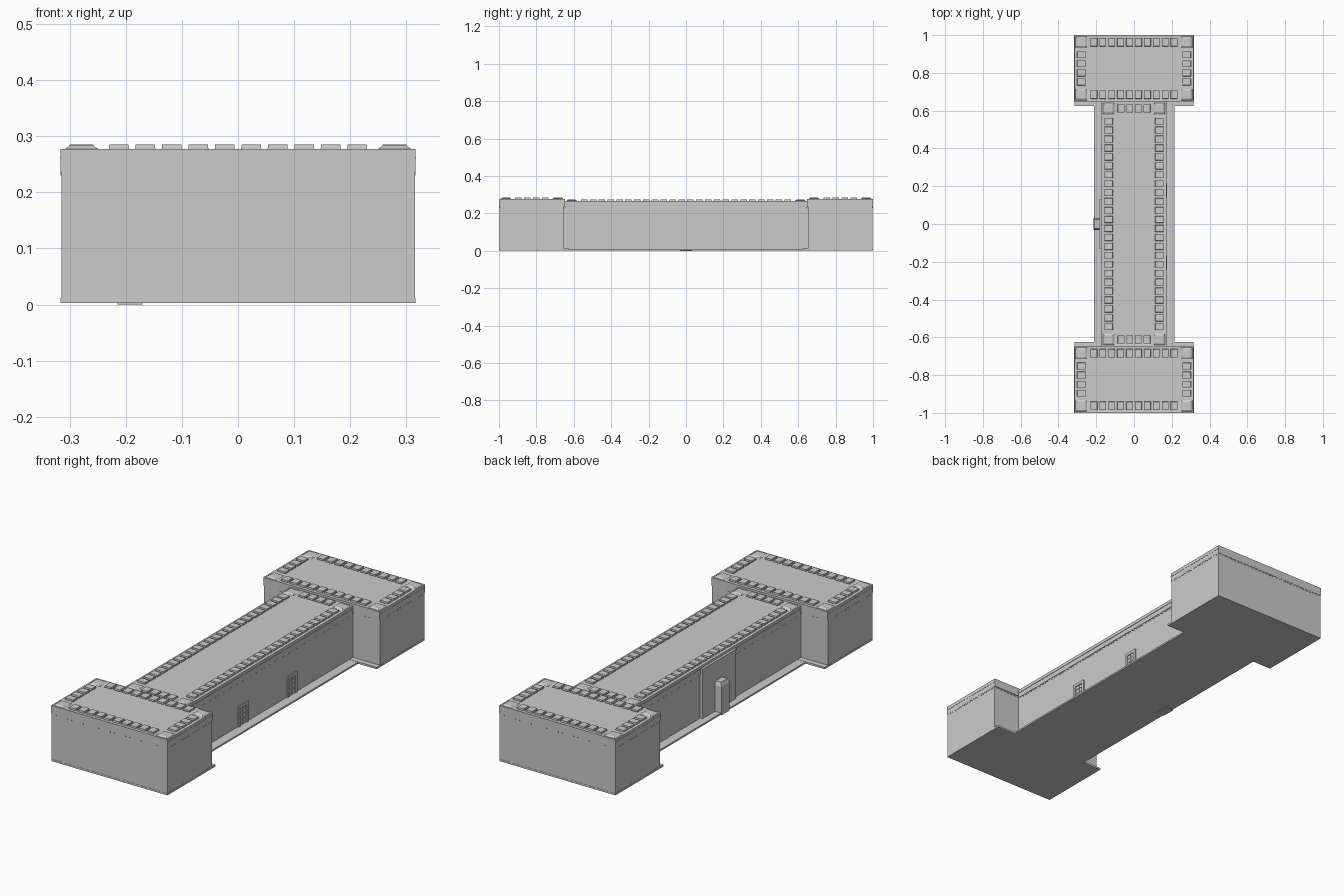
import bpy, bmesh

if "Cube" in bpy.data.objects:
    bpy.data.objects.remove(bpy.data.objects["Cube"])


def build(name, parts):
    """Object from boxes (x0, x1, y0, y1, z0, z1, taper); the top shrinks by taper."""
    bm = bmesh.new()
    for x0, x1, y0, y1, z0, z1, t in parts:
        lo = [bm.verts.new(p) for p in ((x0, y0, z0), (x1, y0, z0), (x1, y1, z0), (x0, y1, z0))]
        hi = [bm.verts.new(p) for p in ((x0 + t, y0 + t, z1), (x1 - t, y0 + t, z1),
                                        (x1 - t, y1 - t, z1), (x0 + t, y1 - t, z1))]
        bm.faces.new(lo[::-1])
        bm.faces.new(hi)
        for i in range(4):
            j = (i + 1) % 4
            bm.faces.new((lo[i], lo[j], hi[j], hi[i]))
    me = bpy.data.meshes.new(name)
    bm.to_mesh(me)
    bm.free()
    ob = bpy.data.objects.new(name, me)
    bpy.context.collection.objects.link(ob)
    return ob


def sink_top(ob, border, depth):
    """Inset the highest face and lower it into a shallow roof tray."""
    bm = bmesh.new()
    bm.from_mesh(ob.data)
    bm.faces.ensure_lookup_table()
    top = max(bm.faces, key=lambda f: f.calc_center_median().z)
    bmesh.ops.inset_region(bm, faces=[top], thickness=border)
    for v in top.verts:
        v.co.z -= depth
    bm.to_mesh(ob.data)
    bm.free()


def centres(a, b, pitch):
    n = max(1, round((b - a) / pitch))
    return [a + (b - a) * (i + 0.5) / n for i in range(n)]


def roof(name, x0, x1, y0, y1, band, top):
    # cornice band with a recessed roof panel
    cornice = build(name + "_cornice", [(x0, x1, y0, y1, band, top, 0)])
    sink_top(cornice, 0.078, 0.005)
    # thin moulding halfway up the band
    m = 0.002
    build(name + "_moulding", [(x0 - m, x1 + m, y0 - m, y1 + m, top - 0.018, top - 0.013, 0)] if name == "hall"
          else [(x0 - 0.001, x1 + 0.001, y0, y1, top - 0.018, top - 0.013, 0)])
    # corner blocks
    corners = []
    for cx in (x0 + 0.037, x1 - 0.037):
        for cy in (y0 + 0.037, y1 - 0.037):
            corners.append((cx - .03, cx + .03, cy - .03, cy + .03, top, top + 0.006, 0.009))
    build(name + "_corner_blocks", corners)
    # rows of low parapet blocks
    rows = []
    for x in centres(x0 + 0.08, x1 - 0.08, 0.047):
        for y in (y0 + 0.037, y1 - 0.037):
            rows.append((x - .018, x + .018, y - .022, y + .022, top, top + 0.008, 0.001))
    for y in centres(y0 + 0.08, y1 - 0.08, 0.047):
        for x in (x0 + 0.037, x1 - 0.037):
            rows.append((x - .022, x + .022, y - .018, y + .018, top, top + 0.008, 0.001))
    build(name + "_parapet_blocks", rows)


def dentils(name, x0, x1, y0, y1, z, sides):
    d, w, h, parts = 0.0015, 0.005, 0.006, []
    for s in sides:
        if s in ("front", "back"):
            y = y0 if s == "front" else y1
            parts += [(x - w, x + w, y - d, y + d, z - h, z, 0) for x in centres(x0 + .01, x1 - .01, 0.021)]
        else:
            x = x0 if s == "left" else x1
            parts += [(x - d, x + d, y - w, y + w, z - h, z, 0) for y in centres(y0 + .01, y1 - .01, 0.021)]
    build(name, parts)


# long central hall
build("hall_walls", [(-.168, .168, -.66, .66, .003, .228, 0)])
build("hall_plinth", [(-.213, .215, -.66, .66, .003, .011, 0)])
roof("hall", -.171, .171, -.648, .648, .226, .267)
dentils("hall_dentils", -.168, .168, -.64, .64, .226, ("left", "right"))

# end pavilions
for s, tag in ((-1, "front"), (1, "back")):
    def span(a, b):
        return tuple(sorted((s * a, s * b)))
    build(tag + "_pavilion_walls", [(-.315, .315, *span(.652, .998), .003, .238, 0)])
    build(tag + "_pavilion_plinth", [(-.316, .316, *span(.625, .999), .003, .012, 0)])
    roof(tag + "_pavilion", -.316, .316, *span(.648, 1.0), .236, .277)
    dentils(tag + "_pavilion_dentils", -.315, .315, *span(.652, .998), .236,
            ("front", "back", "left", "right"))

# side doors with frame, leaf and glazing bars
for i, c in enumerate((-.203, .177)):
    build(f"door_frame_{i}", [(.166, .174, c - .037, c - .023, .011, .112, 0),
                              (.166, .174, c + .023, c + .037, .011, .112, 0),
                              (.166, .174, c - .023, c + .023, .098, .112, 0)])
    build(f"door_leaf_{i}", [(.166, .169, c - .023, c + .023, .011, .098, 0)])
    build(f"door_bars_{i}", [(.167, .171, c - .002, c + .002, .011, .098, 0)]
          + [(.167, .171, c - .023, c + .023, z, z + .003, 0) for z in (.035, .06, .08)])

# entrance on the opposite side
build("entrance_panel", [(-.180, -.16, -.13, .13, .003, .25, 0)])
build("entrance_panel_cap", [(-.183, -.16, -.133, .133, .25, .256, 0)])
build("entrance_porch", [(-.215, -.17, -.032, .032, 0, .14, 0)])
build("entrance_porch_cap", [(-.215, -.165, -.032, .032, .14, .158, .007)])
